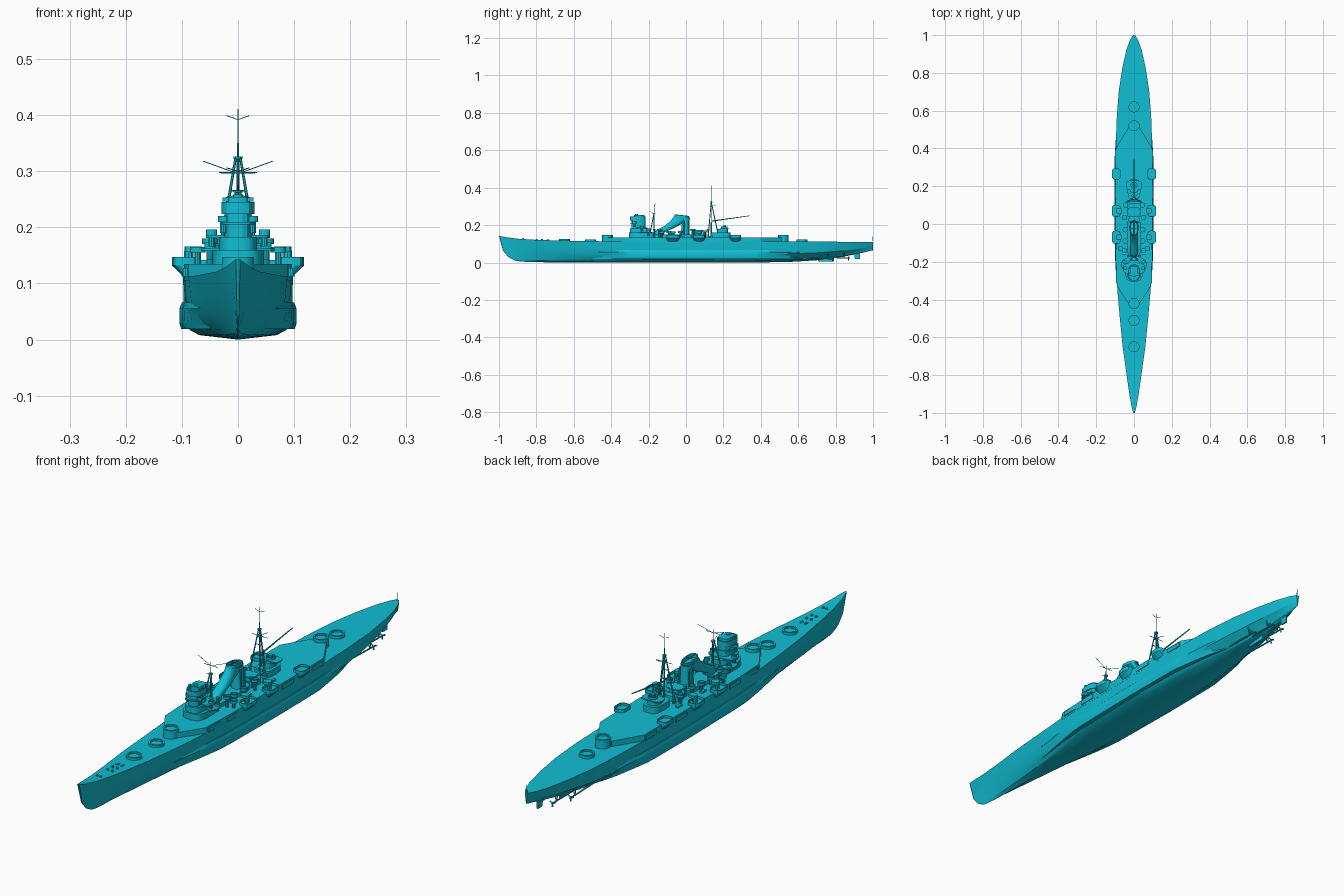
import bpy, bmesh, math
from mathutils import Vector
TAU = 2 * math.pi
PAINT = bpy.data.materials.new("cyan_paint")
PAINT.diffuse_color = (.005, .52, .66, 1)

def build(name, parts, mirror=False):
    """Each part is a list of rings with equal point counts, lofted and capped; a part may be (rings, True) to close on itself."""
    bm = bmesh.new()
    for part in parts:
        rings, loop = part if isinstance(part, tuple) else (part, False)
        vs = [[bm.verts.new(p) for p in r] for r in rings]
        pairs = list(zip(vs, vs[1:])) + ([(vs[-1], vs[0])] if loop else [])
        for a, b in pairs:
            for i in range(len(a)):
                j = (i + 1) % len(a)
                bm.faces.new((a[i], a[j], b[j], b[i]))
        if not loop:
            bm.faces.new(vs[0][::-1])
            bm.faces.new(vs[-1])
    bmesh.ops.recalc_face_normals(bm, faces=bm.faces)
    me = bpy.data.meshes.new(name)
    bm.to_mesh(me)
    bm.free()
    me.materials.append(PAINT)
    ob = bpy.data.objects.new(name, me)
    bpy.context.collection.objects.link(ob)
    if mirror:
        ob.modifiers.new("mirror", 'MIRROR').use_mirror_merge = False
    return ob

def oval(x, y, z, rx, ry, n=20, p=1.0):
    """Ring in the xy plane; p < 1 makes it boxier."""
    f = lambda c: math.copysign(abs(c) ** p, c)
    return [(x + rx * f(math.cos(TAU * (i + .5) / n)), y + ry * f(math.sin(TAU * (i + .5) / n)), z) for i in range(n)]

def drum(x, y, z0, z1, rx, ry=None, n=20, p=1.0):
    ry = ry or rx
    return [oval(x, y, z0, rx, ry, n, p), oval(x, y, z1, rx, ry, n, p)]

def tub(x, y, z0, z1, rx, ry=None, wall=.003, floor=None, n=24, p=1.0):
    """Open-topped tub with a floor inside."""
    ry = ry or rx
    floor = z0 + .003 if floor is None else floor
    return [oval(x, y, z0, rx, ry, n, p), oval(x, y, z1, rx, ry, n, p),
            oval(x, y, z1, rx - wall, ry - wall, n, p), oval(x, y, floor, rx - wall, ry - wall, n, p)]

def box(x0, x1, y0, y1, z0, z1):
    return [[(x0, y0, z), (x1, y0, z), (x1, y1, z), (x0, y1, z)] for z in (z0, z1)]

def rod(a, b, r, r2=None, n=6):
    a, b = Vector(a), Vector(b)
    q = (b - a).to_track_quat('Z', 'Y')
    return [[c + q @ Vector((rr * math.cos(TAU * i / n), rr * math.sin(TAU * i / n), 0)) for i in range(n)]
            for c, rr in ((a, r), (b, r2 or r))]

def lerp(table, x, k):
    for a, b in zip(table, table[1:]):
        if x <= b[0]:
            t = (x - a[0]) / (b[0] - a[0])
            return a[k] + t * (b[k] - a[k])
    return table[-1][k]

# Hull stations: y, bilge, waterline, deck half width, keel z, deck z
ST = [(-1, .001, .002, .004, .010, .143), (-.97, .003, .005, .013, .006, .136),
      (-.9, .006, .012, .025, .003, .127), (-.8, .013, .023, .039, .002, .121),
      (-.65, .029, .044, .060, 0, .117), (-.5, .048, .064, .075, 0, .114),
      (-.35, .067, .081, .088, 0, .113), (-.2, .079, .091, .095, 0, .113),
      (.1, .086, .096, .098, 0, .113), (.35, .080, .094, .098, 0, .113),
      (.55, .060, .086, .092, .003, .113), (.7, .038, .070, .081, .012, .112),
      (.82, .022, .050, .063, .027, .111), (.92, .010, .029, .041, .047, .110),
      (.975, .005, .013, .021, .060, .110), (1, .001, .003, .006, .066, .110)]
STEM = [(0, .11), (.015, .075), (.035, .04), (.06, .022), (.1, .014), (.143, 0)]

def section(bi, wl, dk, b, d):
    """Half cross-section as (z, x) pairs from keel to deck edge."""
    xs = [(0, 0), (.8 * bi, .07), (bi, .15), (wl, .40), (.5 * (wl + dk), .68), (dk, 1)]
    return [(b + f * (d - b), x) for x, f in xs]

def station(y, *s):
    half = [(x, y + lerp(STEM, z, 1) * max(0, (-.8 - y) / .2), z) for z, x in section(*s)]
    return half + [(-x, yy, z) for x, yy, z in half[:0:-1]]

build("hull", [[station(*s) for s in ST]])

# Long side bulge that follows the hull and fades out at both ends
def bulge(y):
    sec = section(*[lerp(ST, y, k) for k in range(1, 6)])
    hx = lambda z: lerp(sec, z, 1)
    t = max(0, min(1, (y + .5) / .25, (.62 - y) / .25))
    w = max(hx(.055), .2 * hx(.055) + .8 * lerp(ST, y, 2)) + .008 * t
    low = hx(.022) + (w - hx(.022)) * t
    return [(hx(.02) - .008, y, .019), (low - .003 * t, y, .019), (low, y, .028),
            (w, y, .055), (w - .004, y, .066), (hx(.07) - .008, y, .069)]
build("side_bulge", [[bulge(-.5 + 1.12 * i / 28) for i in range(29)]], True)

# Raised upper deck with pointed ends
ys = [-.33, -.2, -.05, .1, .25, .40]
side = [(.024, -.43)] + [(lerp(ST, y, 3), y) for y in ys] + [(.030, .51)]
outline = side + [(-x, y) for x, y in side[::-1]]
build("upper_deck", [[[(x, y, z) for x, y in outline] for z in (.105, .135)]])

# Gun rings
build("gun_barbettes", [tub(0, y, .10, z, .029, wall=.007, floor=z - .006, n=32)
      for y, z in ((-.65, .127), (-.51, .124), (-.42, .147), (.52, .148), (.62, .124))])

# Side gun sponsons, flared up from the hull
sp = []
for y, l in ((-.07, .035), (.07, .032), (.265, .030)):
    sp += [[oval(.078, y, .112, .019, l * .9, 16, .6), oval(.094, y, .132, .024, l, 16, .6),
            oval(.094, y, .147, .024, l, 16, .6), oval(.094, y, .147, .021, l - .003, 16, .6),
            oval(.094, y, .138, .021, l - .003, 16, .6)]]
build("side_sponsons", sp, True)
build("side_hatches", [box(.08, lerp(ST, y, 3) + .003, y - .035, y + .035, .112, .128)
      for y in (-.28, -.17, .17, .36)], True)

# Bridge tower
build("bridge_tower", [
    drum(0, -.235, .13, .160, .046, .070, 24, .6),
    drum(0, -.245, .16, .183, .034, .055, 24, .6),
    drum(0, -.255, .183, .226, .024, .038, 16, .7),
    drum(0, -.258, .205, .210, .031, .043, 16, .7),
    tub(0, -.258, .224, .245, .030, .042, wall=.003, floor=.232, n=16, p=.7),
    drum(0, -.25, .23, .254, .022, .028, 16, .7),
    drum(0, -.265, .252, .259, .009, n=12)])
build("bridge_platforms", [drum(0, -.235, .181, .186, .058, .030, 16, .6),
      drum(0, -.215, .158, .163, .066, .035, 16, .6), box(-.028, .028, -.272, -.262, .246, .253)])
build("bridge_directors", [p for y, x, z in ((-.235, .047, .186), (-.2, .05, .163), (-.275, .026, .210))
      for p in (drum(x, y, z - .02, z + .006, .006, n=10), tub(x, y, z, z + .010, .010, n=14))], True)

# Funnel: sloping forward trunk joined to an upright rear uptake
trunk = [(-.150, .135, .021, .026), (-.140, .165, .021, .026), (-.085, .192, .021, .030),
         (-.045, .220, .021, .036), (-.022, .246, .021, .040)]
def slant(y, z, rx, ry, s=.12):
    return [(x, yy, zz - s * (yy - y)) for x, yy, zz in oval(0, y, z, rx, ry, 24, .85)]
build("funnel_trunk", [[slant(*t) for t in trunk] +
      [slant(-.022, .252, .021, .040), slant(-.022, .252, .017, .036), slant(-.022, .236, .017, .036)]])
build("funnel_uptake", [[slant(-.004, .13, .022, .024), slant(-.002, .20, .020, .022), slant(-.002, .235, .020, .021)]])
build("funnel_band", [([slant(-.022, z, r, r + .019) for z, r in
      ((.238, .020), (.238, .0235), (.242, .0235), (.242, .020))], True)])
build("funnel_pipes", [rod((.023, y, .135), (.021, y, .225), .003) for y in (-.012, .010)], True)
build("funnel_grille", [rod((0, -.058, .256), (0, .014, .248), .0015),
      rod((-.018, -.022, .252), (.018, -.022, .252), .0015)])

# Midship deckhouses and light gun tubs
build("midship_deckhouse", [drum(0, -.07, .13, .150, .036, .115, 24, .5),
      drum(0, .075, .13, .155, .036, .035, 20, .6), drum(0, .065, .155, .172, .020, .022, 16, .7),
      drum(0, .065, .170, .175, .034, .026, 16, .7)])
tubs = []
for x, y, z in ((.050, -.14, .170), (.046, -.09, .158), (.046, -.03, .158), (.050, .035, .170),
                (.045, .10, .160), (.072, -.13, .155)):
    tubs += [drum(x, y, .13, z + .002, .006, n=10), tub(x, y, z, z + .010, .014, n=16)]
build("light_gun_tubs", tubs, True)
build("heavy_gun_mounts", [p for y in (-.07, .07) for p in
      (drum(.088, y, .135, .158, .009, n=10), drum(.080, y, .156, .166, .016, .014, 12, .7))], True)
build("ventilators", [p for x, y in ((.030, -.17), (.028, .045), (.03, .12)) for p in
      (drum(x, y, .13, .172, .004, n=8), drum(x, y, .170, .178, .007, n=8))], True)
build("deck_lockers", [box(.055, .066, y - .013, y + .013, .13, .142) for y in (-.02, .13)], True)

# Aft superstructure
build("aft_superstructure", [drum(0, .185, .13, .160, .034, .052, 20, .6),
      drum(0, .195, .16, .180, .024, .030, 16, .7), drum(0, .205, .178, .183, .042, .026, 16, .55),
      tub(0, .205, .180, .192, .018, n=16), drum(0, .205, .18, .197, .008, n=10)])

# Main mast, a tripod with yards and crane boom
top = (0, .135, .325)
legs = [rod((s * .036, .118, .135), (s * .004, .135, .325), .0035, .0022) for s in (-1, 1)]
rungs = [rod((-x, y, z), (x, y, z), .0015) for x, y, z in ((.029, .121, .175), (.020, .126, .225), (.013, .130, .265))]
build("main_mast", legs + rungs + [rod((0, .175, .135), top, .0035, .0025), rod((0, .135, .135), top, .0035, .0025),
      rod((0, .135, .32), (0, .135, .411), .0016, .0008), drum(0, .135, .296, .300, .010, n=10),
      drum(0, .135, .322, .326, .008, n=10), rod((-.034, .135, .298), (.034, .135, .298), .001)])
build("main_mast_yards", [rod((0, .135, .392), (.020, .137, .399), .0008),
      rod((0, .135, .30), (.020, .16, .306), .001)], True)
build("crane_boom", [rod((0, .14, .222), (0, .34, .250), .0035, .002)])

# Fore mast behind the bridge
build("fore_mast", [rod((0, -.172, .14), (0, -.170, .310), .003, .0012), rod((0, -.17, .262), (0, -.195, .275), .001),
      drum(0, -.17, .262, .266, .008, n=10), rod((-.03, -.17, .297), (.03, -.17, .297), .001)]
      + [rod((s * .022, -.195, .14), (s * .003, -.171, .265), .0025) for s in (-1, 1)])
build("fore_mast_yards", [rod((.004, -.17, .297), (.062, -.16, .318), .0009)], True)

# Bow fittings and stern staff
build("bow_fittings", [drum(x, y, .11, z, .005, n=10) for y, x, z in
      ((-.80, .010, .126), (-.77, .010, .126), (-.87, .008, .130))] + [box(.006, .014, -.745, -.73, .11, .122)], True)
build("stern_staff", [rod((0, .994, .10), (0, .996, .140), .0012)])

# Rudder, skeg, propeller shafts
def fin(y0, y1, z0, z1, t):
    return [[(-t, y0 + .008, z0), (t, y0 + .008, z0), (t, y1, z0), (-t, y1, z0)],
            [(-t, y0, z1), (t, y0, z1), (t, y1, z1), (-t, y1, z1)]]
build("rudder", [fin(.895, .93, .020, .065, .003), fin(.70, .79, .005, .04, .004)])
shafts = []
for x, y0, y1, z in ((.045, .58, .78, .020), (.024, .68, .865, .024)):
    shafts += [rod((x, y0, z + .006), (x, y1, z), .003, n=8), rod((x, y1, z), (x, y1 + .012, z), .005, .002, 8),
               rod((x, y1 - .02, z), (x - .010, y1 - .02, .055), .002), rod((x, y1 - .02, z), (x + .008, y1 - .02, .06), .002)]
    for k in range(3):
        c, s = math.cos(TAU * k / 3 + .5), math.sin(TAU * k / 3 + .5)
        shafts.append(rod((x, y1 + .004, z), (x + .013 * c, y1 + .004, z + .013 * s), .002, .004, 4))
build("propeller_shafts", shafts, True)

# Smooth rounded parts, keep edges crisp
for ob in bpy.data.objects:
    ob.select_set(True)
    bpy.context.view_layer.objects.active = ob
bpy.ops.object.shade_smooth_by_angle(angle=math.radians(25))
